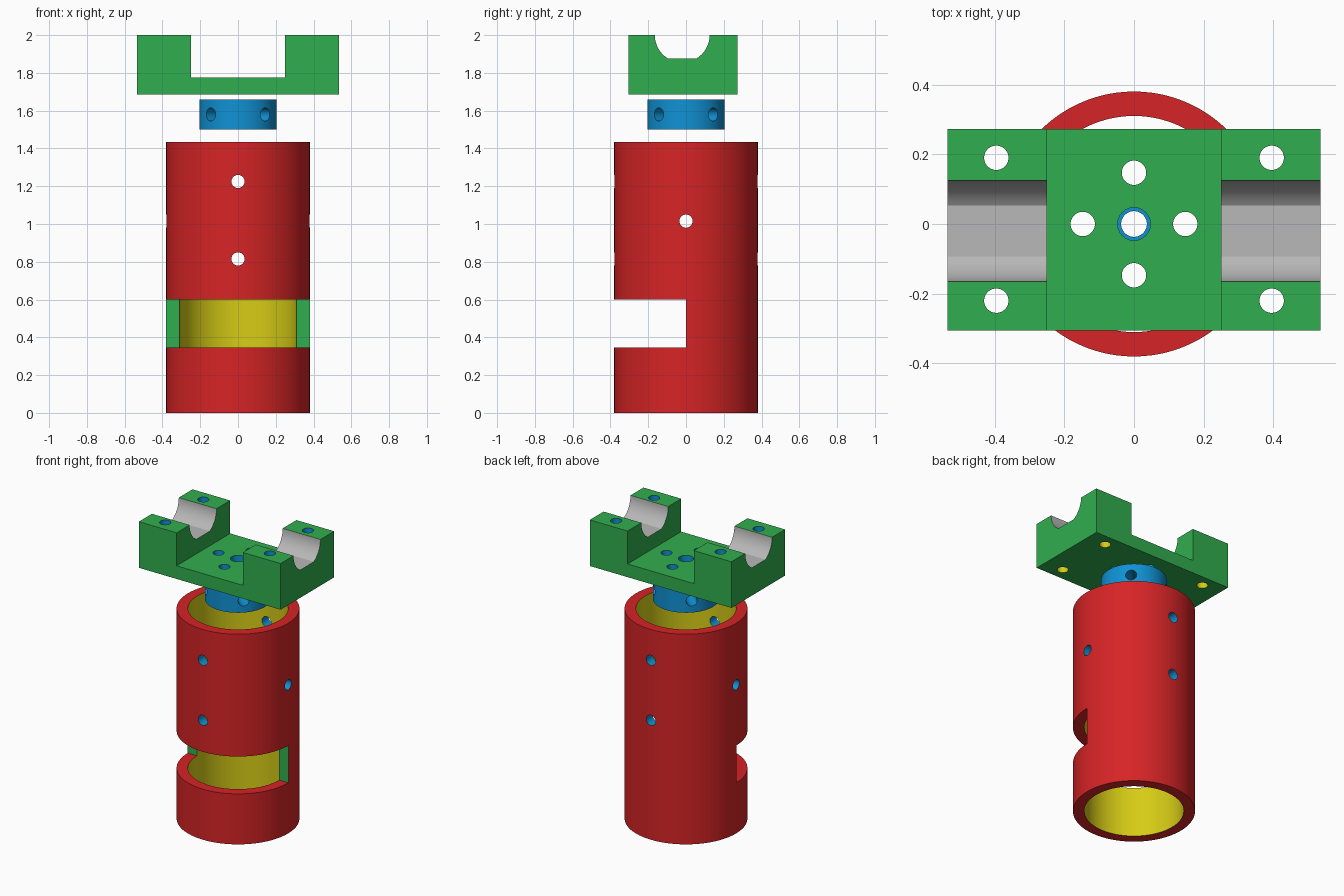
import bpy, bmesh, math
from mathutils import Matrix, Vector

cube = bpy.data.objects.get("Cube")
if cube:
    bpy.data.objects.remove(cube, do_unlink=True)


def material(name, r, g, b):
    lin = [((c / 255 + 0.055) / 1.055) ** 2.4 if c > 10 else c / 255 / 12.92 for c in (r, g, b)]
    m = bpy.data.materials.new(name)
    m.use_nodes = True
    m.diffuse_color = (*lin, 1)
    m.node_tree.nodes["Principled BSDF"].inputs["Base Color"].default_value = (*lin, 1)
    return m


RED = material("red", 214, 36, 38)
GREEN = material("green", 48, 174, 78)
BLUE = material("blue", 16, 146, 212)
YELLOW = material("yellow", 214, 204, 22)
GREY = material("grey", 184, 184, 184)


def to_object(bm, name, *mats):
    bmesh.ops.recalc_face_normals(bm, faces=bm.faces)
    mesh = bpy.data.meshes.new(name)
    bm.to_mesh(mesh)
    bm.free()
    for m in mats:
        mesh.materials.append(m)
    ob = bpy.data.objects.new(name, mesh)
    bpy.context.collection.objects.link(ob)
    return ob


def cylinder(name, mat, radius, length, centre, axis=(0, 0, 1), sides=32):
    bm = bmesh.new()
    turn = Vector((0, 0, 1)).rotation_difference(Vector(axis)).to_matrix().to_4x4()
    bmesh.ops.create_cone(bm, cap_ends=True, segments=sides, radius1=radius, radius2=radius,
                          depth=length, matrix=Matrix.Translation(centre) @ turn)
    return to_object(bm, name, mat)


def prism(name, mat, points, push):
    """Extrude a closed outline of 3D points along a vector."""
    bm = bmesh.new()
    face = bm.faces.new([bm.verts.new(p) for p in points])
    new = bmesh.ops.extrude_face_region(bm, geom=[face])["geom"]
    bmesh.ops.translate(bm, vec=push, verts=[v for v in new if isinstance(v, bmesh.types.BMVert)])
    return to_object(bm, name, mat)


def cut(ob, *cutters):
    """Subtract each cutter, keeping the cutter's colour on the new faces."""
    for c in cutters:
        c.hide_render = True
        mod = ob.modifiers.new("cut", 'BOOLEAN')
        mod.operation, mod.solver, mod.object = 'DIFFERENCE', 'EXACT', c
        mod.material_mode = 'TRANSFER'
        bpy.context.view_layer.update()
        baked = bpy.data.meshes.new_from_object(
            ob.evaluated_get(bpy.context.evaluated_depsgraph_get()))
        ob.modifiers.clear()
        ob.data = baked
        bpy.data.objects.remove(c, do_unlink=True)


def smooth(ob):
    bpy.ops.object.select_all(action='DESELECT')
    ob.select_set(True)
    bpy.context.view_layer.objects.active = ob
    bpy.ops.object.shade_smooth_by_angle(angle=math.radians(30))


HOLE = 0.035

# Body tube: bore, front half window, cross holes
tube = cylinder("body_tube", RED, 0.38, 1.435, (0, 0, 0.7175), sides=96)
window = prism("window_cutter", RED,
               [(-1, -1, 0.345), (1, -1, 0.345), (1, -1, 0.6), (-1, -1, 0.6)], (0, 1, 0))
window.data.materials.append(GREEN)
for f in window.data.polygons:
    f.material_index = 1 if f.normal.y > 0.5 else 0
cut(tube,
    cylinder("bore_cutter", YELLOW, 0.31, 2, (0, 0, 0.7), sides=96),
    window,
    cylinder("hole_cutter", BLUE, HOLE, 2, (0, 0, 1.225), (0, 1, 0)),
    cylinder("hole_cutter", BLUE, HOLE, 2, (0, 0, 0.815), (0, 1, 0)),
    cylinder("hole_cutter", BLUE, HOLE, 2, (0, 0, 1.015), (1, 0, 0)))
smooth(tube)

# Collar: centre bore, four upright holes, two crossing radial holes
bolt_spots = [(0.147, 0), (-0.147, 0), (0, 0.147), (0, -0.147)]
collar = cylinder("collar", BLUE, 0.205, 0.16, (0, 0, 1.58), sides=96)
cut(collar,
    cylinder("bore_cutter", BLUE, 0.037, 1, (0, 0, 1.58)),
    *[cylinder("hole_cutter", BLUE, HOLE, 1, (x, y, 1.58)) for x, y in bolt_spots],
    *[cylinder("hole_cutter", BLUE, HOLE, 1, (0, 0, 1.58), (1, s, 0)) for s in (1, -1)])
smooth(collar)

# Cradle bracket: base plate with two raised blocks
W, INNER, LOW, STEP, TOP = 0.535, 0.25, 1.685, 1.775, 2.0
outline = [(-W, LOW), (W, LOW), (W, TOP), (INNER, TOP),
           (INNER, STEP), (-INNER, STEP), (-INNER, TOP), (-W, TOP)]
bracket = prism("cradle_bracket", GREEN, [(x, -0.305, z) for x, z in outline], (0, 0.578, 0))

# Round channel with a flat floor
R, FLOOR = 0.145, 0.125
end = math.asin(FLOOR / R)
arc = [(R * math.cos(end * i / 12), -R * math.sin(end * i / 12)) for i in range(13)]
half = [(R, 0.1)] + arc
section = half + [(-y, z) for y, z in reversed(half)]
channel = prism("channel_cutter", GREY, [(-1, y - 0.02, TOP + z) for y, z in section], (2, 0, 0))


def corner_hole(x, y):
    """Hole cutter whose walls change colour at the base plate."""
    c = cylinder("hole_cutter", BLUE, HOLE, 1, (x, y, STEP))
    bm = bmesh.new()
    bm.from_mesh(c.data)
    bmesh.ops.bisect_plane(bm, geom=bm.verts[:] + bm.edges[:] + bm.faces[:],
                           plane_co=(0, 0, STEP), plane_no=(0, 0, 1))
    for f in bm.faces:
        f.material_index = 1 if f.calc_center_median().z < STEP else 0
    bm.to_mesh(c.data)
    bm.free()
    c.data.materials.append(YELLOW)
    return c


cut(bracket, channel,
    cylinder("bore_cutter", BLUE, 0.047, 1, (0, 0, STEP)),
    *[cylinder("hole_cutter", BLUE, HOLE, 1, (x, y, STEP)) for x, y in bolt_spots],
    *[corner_hole(x, y) for x in (-0.395, 0.395) for y in (-0.22, 0.19)])
smooth(bracket)
